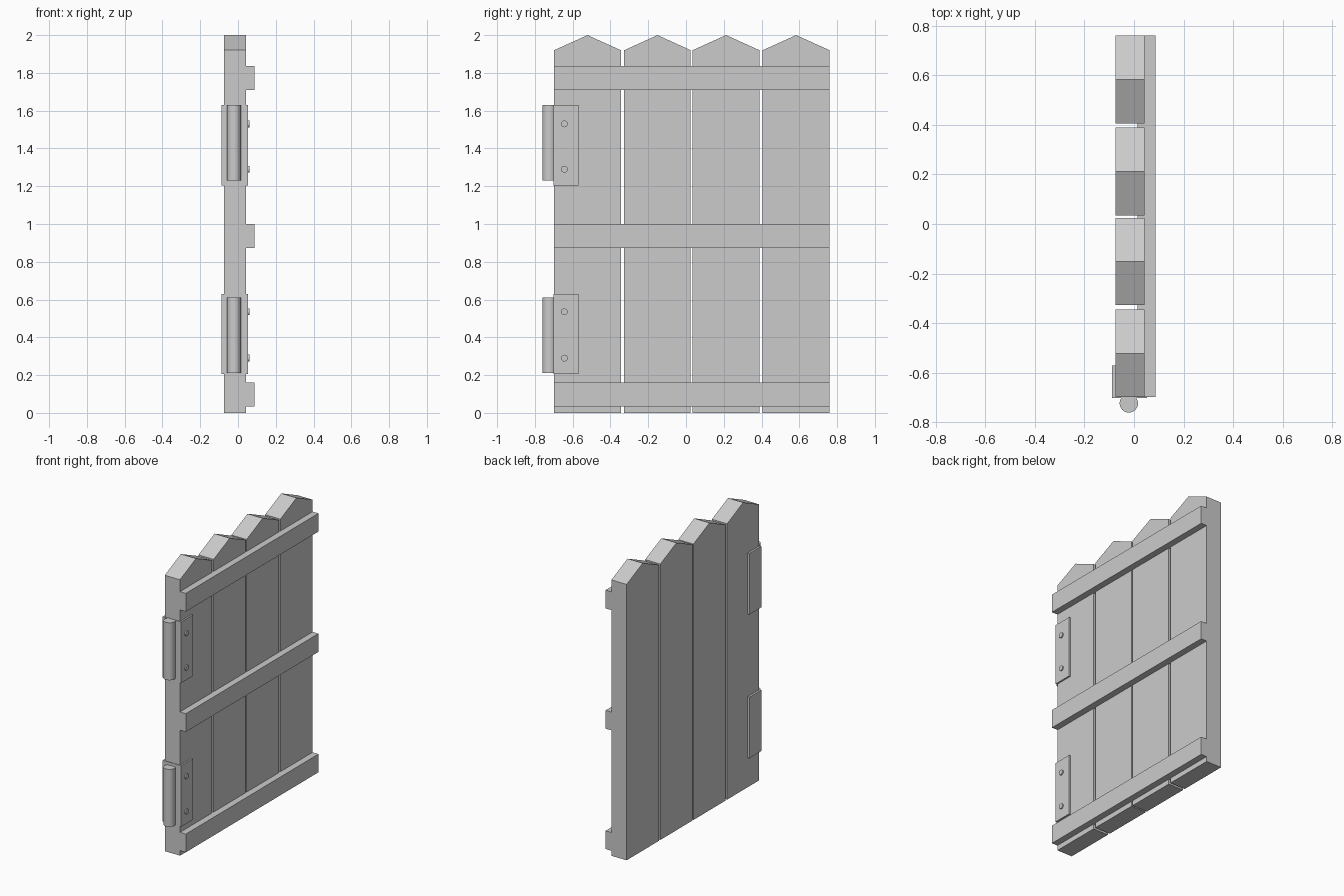
import bpy, bmesh
from math import pi

if "Cube" in bpy.data.objects:
    bpy.data.objects.remove(bpy.data.objects["Cube"])


def prism(name, profile, x0, x1):
    """Extrude a (y, z) profile along x."""
    bm = bmesh.new()
    face = bm.faces.new([bm.verts.new((x0, y, z)) for y, z in profile])
    ext = bmesh.ops.extrude_face_region(bm, geom=[face])
    moved = [g for g in ext["geom"] if isinstance(g, bmesh.types.BMVert)]
    bmesh.ops.translate(bm, vec=(x1 - x0, 0, 0), verts=moved)
    bmesh.ops.recalc_face_normals(bm, faces=bm.faces)
    mesh = bpy.data.meshes.new(name)
    bm.to_mesh(mesh)
    bm.free()
    obj = bpy.data.objects.new(name, mesh)
    bpy.context.collection.objects.link(obj)
    return obj


def box(name, x0, x1, y0, y1, z0, z1):
    return prism(name, [(y0, z0), (y1, z0), (y1, z1), (y0, z1)], x0, x1)


def cylinder(name, radius, depth, loc, rot=(0, 0, 0), sides=32):
    bpy.ops.mesh.primitive_cylinder_add(vertices=sides, radius=radius, depth=depth,
                                        location=loc, rotation=rot)
    obj = bpy.context.object
    obj.name = name
    bpy.ops.object.shade_smooth_by_angle()
    return obj


# Pointed upright planks
for i, (y0, y1) in enumerate([(-0.698, -0.345), (-0.327, 0.025),
                              (0.035, 0.389), (0.406, 0.76)]):
    prism(f"plank_{i + 1}", [(y0, 0), (y1, 0), (y1, 1.92),
                             ((y0 + y1) / 2, 2.0), (y0, 1.92)], -0.075, 0.042)

# Cross rails let into the planks
for name, z0, z1 in [("bottom", 0.035, 0.162), ("middle", 0.873, 1.0),
                     ("top", 1.71, 1.837)]:
    box(f"{name}_rail", 0.015, 0.087, -0.698, 0.76, z0, z1)

# Hinges: wrapped bracket, pin barrel and two screw heads
for name, z, pin_z, screws in [("lower", 0.205, 0.41, (0.29, 0.535)),
                               ("upper", 1.205, 1.43, (1.29, 1.53))]:
    box(f"{name}_hinge_bracket", -0.088, 0.053, -0.702, -0.57, z, z + 0.425)
    cylinder(f"{name}_hinge_pin", 0.037, 0.4, (-0.021, -0.723, pin_z))
    for i, sz in enumerate(screws):
        cylinder(f"{name}_hinge_screw_{i + 1}", 0.018, 0.03,
                 (0.046, -0.644, sz), (0, pi / 2, 0), 16)
